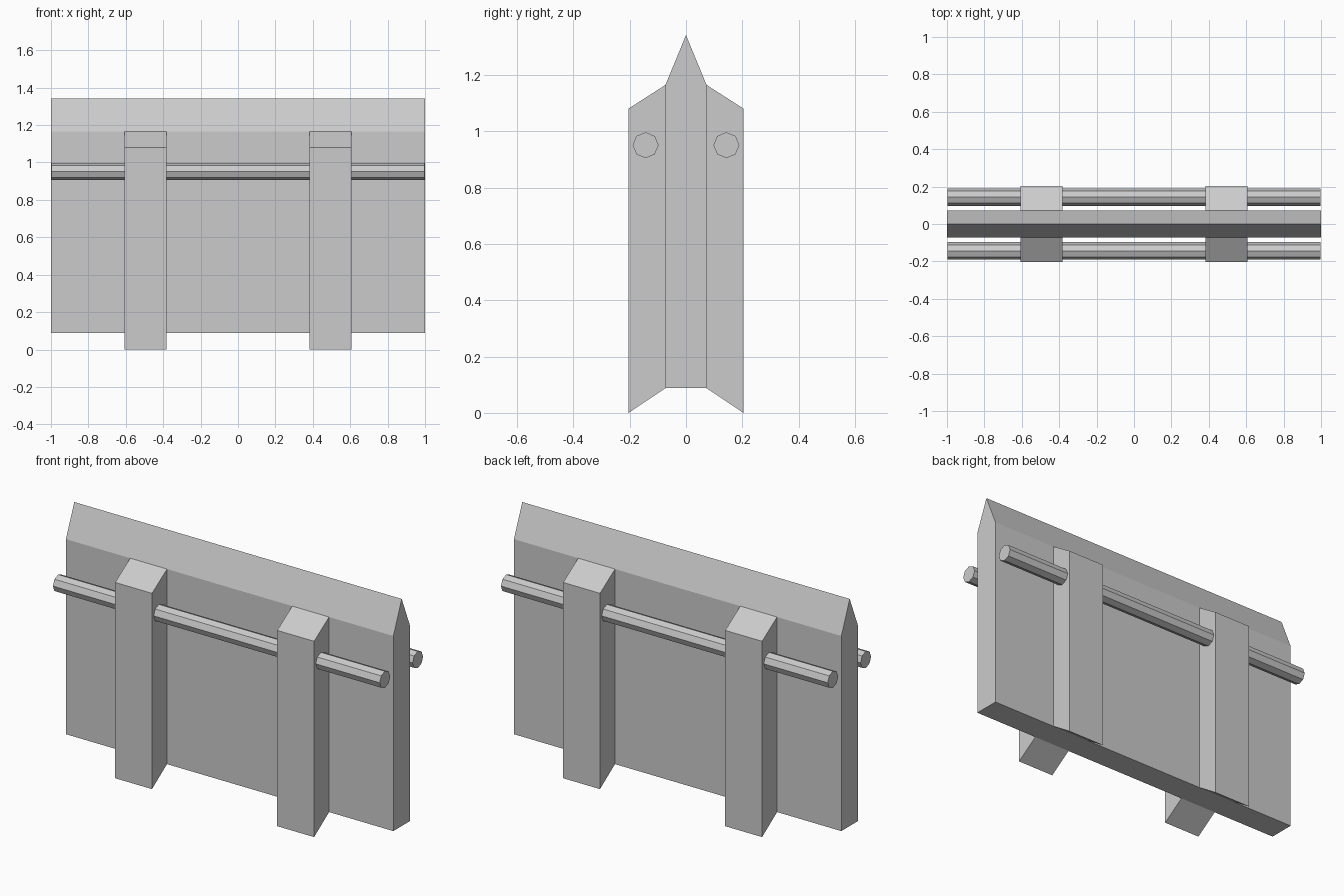
import bpy, bmesh
from math import cos, sin, pi

if "Cube" in bpy.data.objects:
    bpy.data.objects.remove(bpy.data.objects["Cube"])


def extrude_profile(name, profile, x0, x1):
    """Make a flat-shaded prism from a (y, z) profile running along x."""
    bm = bmesh.new()
    face = bm.faces.new([bm.verts.new((x0, y, z)) for y, z in profile])
    res = bmesh.ops.extrude_face_region(bm, geom=[face])
    moved = [g for g in res["geom"] if isinstance(g, bmesh.types.BMVert)]
    bmesh.ops.translate(bm, verts=moved, vec=(x1 - x0, 0, 0))
    bmesh.ops.recalc_face_normals(bm, faces=bm.faces)
    mesh = bpy.data.meshes.new(name)
    bm.to_mesh(mesh)
    bm.free()
    obj = bpy.data.objects.new(name, mesh)
    bpy.context.collection.objects.link(obj)
    return obj


T = 0.073          # half thickness of the panel
BASE, SHOULDER = 0.088, 1.165

# Main panel with a ridged top
extrude_profile("panel", [(-T, BASE), (T, BASE), (T, SHOULDER),
                          (0, 1.342), (-T, SHOULDER)], -1, 1)

for side, label in ((-1, "front"), (1, "back")):
    # Upright posts with sloped ends
    post = [(side * T, BASE), (side * 0.204, 0),
            (side * 0.204, 1.081), (side * T, SHOULDER)]
    for cx, hand in ((-0.495, "left"), (0.495, "right")):
        extrude_profile(f"{label}_{hand}_post", post, cx - 0.1125, cx + 0.1125)

    # Eight-sided rail running through the posts
    rail = [(side * 0.1435 + 0.046 * cos(i * pi / 4),
             0.951 + 0.046 * sin(i * pi / 4)) for i in range(8)]
    extrude_profile(f"{label}_rail", rail, -0.998, 0.998)
